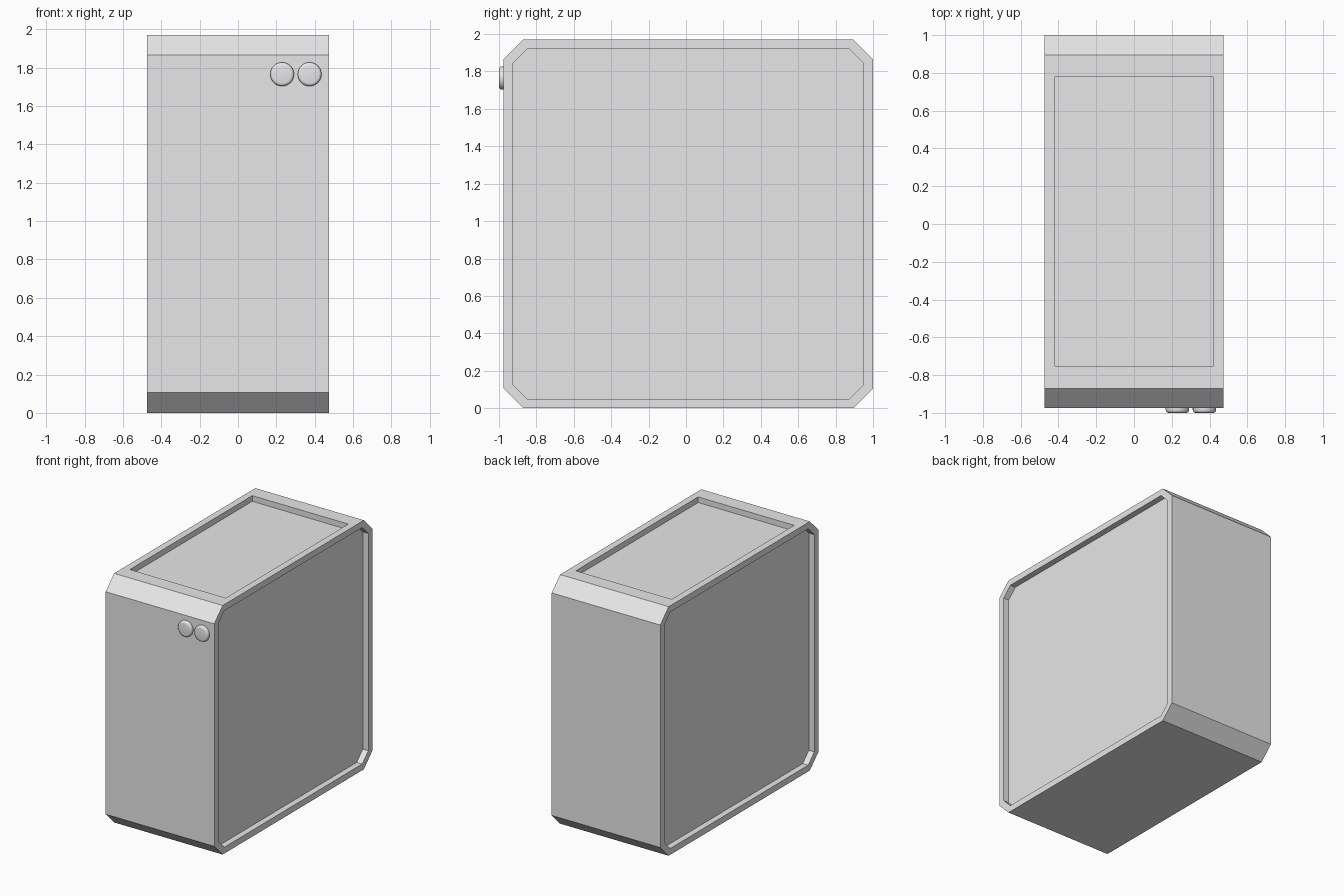
import bpy
import bmesh
import math
from mathutils import Matrix

cube = bpy.data.objects.get("Cube")
if cube:
    bpy.data.objects.remove(cube, do_unlink=True)

# Single light grey finish
grey = bpy.data.materials.new("light_grey")
grey.use_nodes = True
grey.diffuse_color = (0.8, 0.8, 0.8, 1)
grey.node_tree.nodes["Principled BSDF"].inputs["Base Color"].default_value = (0.8, 0.8, 0.8, 1)

HALF_W = 0.475
FRONT, BACK, HEIGHT = -0.975, 1.0, 1.97
CHAMFER = 0.105
RIM, RECESS = 0.05, 0.048


def make_object(name, bm):
    bmesh.ops.recalc_face_normals(bm, faces=bm.faces)
    mesh = bpy.data.meshes.new(name)
    bm.to_mesh(mesh)
    bm.free()
    mesh.materials.append(grey)
    obj = bpy.data.objects.new(name, mesh)
    bpy.context.collection.objects.link(obj)
    return obj


def sink(bm, face, depth):
    """Push a face inwards with straight walls."""
    direction = -face.normal.copy()
    bmesh.ops.inset_region(bm, faces=[face], thickness=0, use_even_offset=True)
    bmesh.ops.translate(bm, verts=face.verts, vec=direction * depth)


# Case: box with the four edges running across its width chamfered
bm = bmesh.new()
size = Matrix.Diagonal((2 * HALF_W, BACK - FRONT, HEIGHT, 1))
place = Matrix.Translation((0, (FRONT + BACK) / 2, HEIGHT / 2))
bmesh.ops.create_cube(bm, size=1, matrix=place @ size)
across = [e for e in bm.edges if abs(e.verts[0].co.x - e.verts[1].co.x) > HALF_W]
bmesh.ops.bevel(bm, geom=across, offset=CHAMFER, offset_type='OFFSET', segments=1, affect='EDGES')
bm.normal_update()

# Recessed side panels
sides = [f for f in bm.faces if abs(f.normal.x) > 0.9]
for face in sides:
    bmesh.ops.inset_region(bm, faces=[face], thickness=RIM, use_even_offset=True)
    sink(bm, face, RECESS)

# Recessed top panel with wider margins at front and back
bm.normal_update()
top = max(bm.faces, key=lambda f: f.calc_center_median().z)
bmesh.ops.inset_region(bm, faces=[top], thickness=RIM, use_even_offset=True)
for v in top.verts:
    v.co.x = math.copysign(0.42, v.co.x)
    v.co.y = 0.778 if v.co.y > 0 else -0.752
sink(bm, top, 0.045)
make_object("case", bm)

# Round front buttons with softened rims
for name, x in (("inner_button", 0.23), ("outer_button", 0.373)):
    bm = bmesh.new()
    bmesh.ops.create_cone(bm, cap_ends=True, segments=32, radius1=0.062, radius2=0.062, depth=0.05,
                          matrix=Matrix.Translation((x, -0.975, 1.765)) @ Matrix.Rotation(math.pi / 2, 4, 'X'))
    rim = [e for e in bm.edges if all(v.co.y < FRONT - 0.01 for v in e.verts)]
    bmesh.ops.bevel(bm, geom=rim, offset=0.015, segments=4, profile=0.5, affect='EDGES')
    button = make_object(name, bm)
    bpy.ops.object.select_all(action='DESELECT')
    button.select_set(True)
    bpy.context.view_layer.objects.active = button
    bpy.ops.object.shade_smooth_by_angle(angle=math.radians(40))
